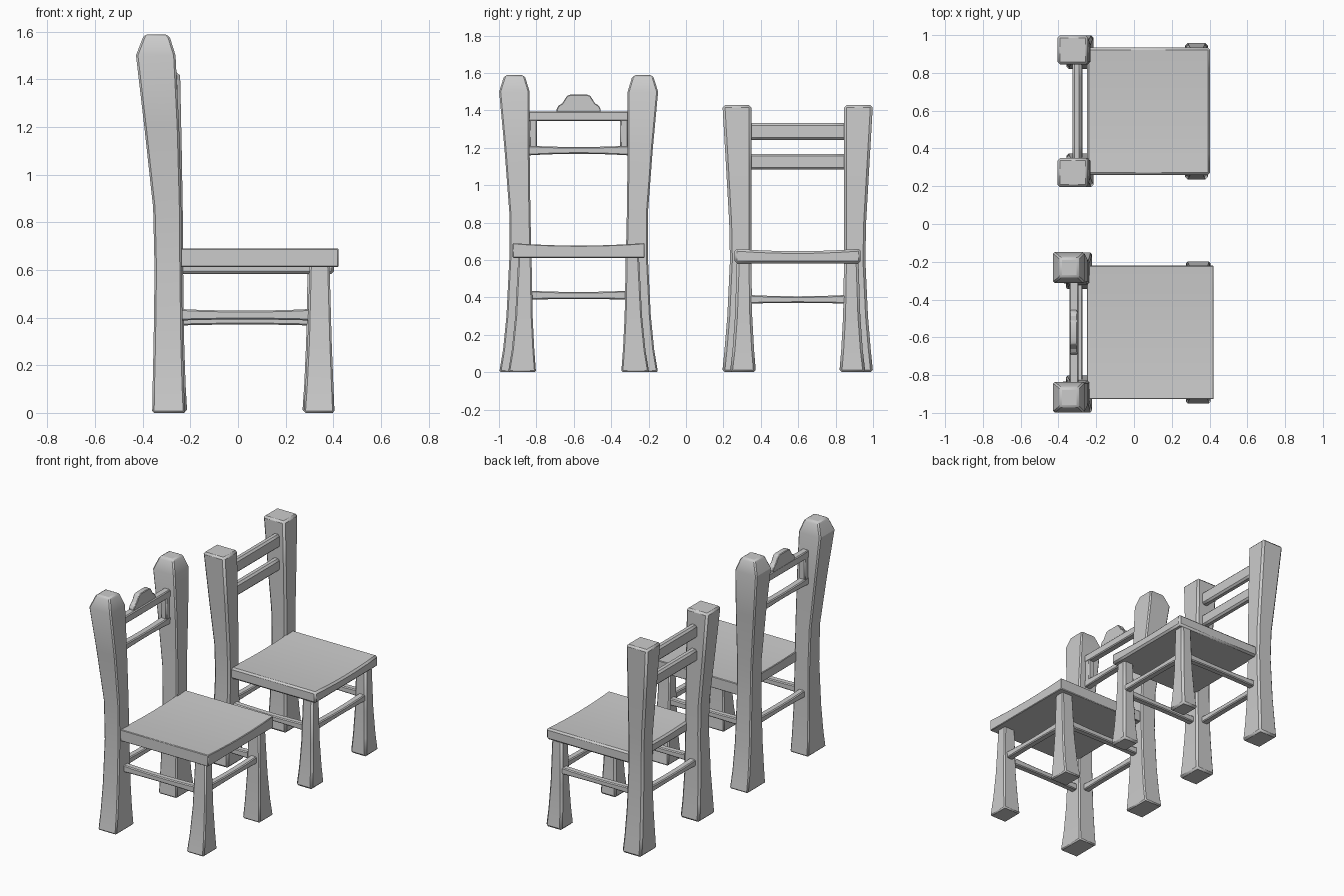
import bpy, bmesh

if "Cube" in bpy.data.objects:
    bpy.data.objects.remove(bpy.data.objects["Cube"])

def finish(name, bm, bevel=0.0):
    bmesh.ops.recalc_face_normals(bm, faces=bm.faces)
    me = bpy.data.meshes.new(name)
    bm.to_mesh(me)
    bm.free()
    ob = bpy.data.objects.new(name, me)
    bpy.context.collection.objects.link(ob)
    bpy.context.view_layer.objects.active = ob
    ob.select_set(True)
    bpy.ops.object.shade_smooth_by_angle(angle=0.4)
    ob.select_set(False)
    if bevel:
        m = ob.modifiers.new("bevel", 'BEVEL')
        m.width, m.segments = bevel, 1
        m.limit_method, m.angle_limit = 'ANGLE', 0.5
    return ob

def loft(name, rings, bevel=0.0):
    """Skin a list of four-point rings and cap both ends."""
    bm = bmesh.new()
    vs = [[bm.verts.new(p) for p in r] for r in rings]
    for a, b in zip(vs, vs[1:]):
        for i in range(4):
            j = (i + 1) % 4
            bm.faces.new((a[i], a[j], b[j], b[i]))
    bm.faces.new(vs[0])
    bm.faces.new(vs[-1])
    return finish(name, bm, bevel)

def leg(name, cy, side, levels, bevel):
    """levels: z, x0, x1, inner and outer distance from the chair's centre line."""
    rings = [[(x0, cy + side * i, z), (x1, cy + side * i, z),
              (x1, cy + side * o, z), (x0, cy + side * o, z)] for z, x0, x1, i, o in levels]
    loft(name, rings, bevel)

def bar(name, axis, a, b, c, w, z0, z1, dip=0.0, rise=0.0, bevel=0.006):
    """Horizontal bar from a to b along an axis, worn thinner in the middle."""
    rings = []
    for i in range(7):
        t = i / 6
        s = 4 * t * (1 - t)
        u = a + (b - a) * t
        lo, hi = z0 + rise * s, z1 - dip * s
        ring = [(c - w / 2, lo), (c + w / 2, lo), (c + w / 2, hi), (c - w / 2, hi)]
        rings.append([(u, p, z) if axis == 'x' else (p, u, z) for p, z in ring])
    return loft(name, rings, bevel)

def chair(tag, cy, post, front, seat, rail, bevel, seat_bevel):
    for side, s in (("left", -1), ("right", 1)):
        leg(f"{tag}_back_post_{side}", cy, s, post, bevel)
        leg(f"{tag}_front_leg_{side}", cy, s, front, bevel)
        bar(f"{tag}_side_stretcher_{side}", 'x', -0.27, 0.33, cy + s * 0.3, 0.045, *rail, 0.008, 0.005)
    bar(f"{tag}_front_stretcher", 'y', cy - 0.28, cy + 0.28, 0.345, 0.045, *rail, 0.008, 0.005)
    bar(f"{tag}_back_stretcher", 'y', cy - 0.28, cy + 0.28, -0.295, 0.045, *rail, 0.008, 0.005)
    # dished seat
    x0, x1, half, z0, z1 = seat
    bar(f"{tag}_seat", 'y', cy - half, cy + half, (x0 + x1) / 2, x1 - x0, z0, z1, 0.013, 0, seat_bevel)

# ornate chair with pointed posts
A = -0.574
chair("ornate", A,
      [(0, -0.36, -0.222, 0.228, 0.424), (0.12, -0.358, -0.227, 0.237, 0.404),
       (0.3, -0.354, -0.232, 0.246, 0.386), (0.6, -0.35, -0.236, 0.252, 0.371),
       (0.86, -0.356, -0.238, 0.258, 0.371), (1.2, -0.393, -0.247, 0.262, 0.397),
       (1.5, -0.428, -0.262, 0.262, 0.425), (1.573, -0.4, -0.285, 0.284, 0.402),
       (1.588, -0.39, -0.297, 0.296, 0.392)],
      [(0, 0.275, 0.405, 0.228, 0.377), (0.12, 0.283, 0.4, 0.237, 0.357),
       (0.3, 0.292, 0.393, 0.246, 0.339), (0.63, 0.3, 0.384, 0.252, 0.322)],
      (-0.25, 0.422, 0.353, 0.612, 0.69), (0.387, 0.437), 0.008, 0.004)

# open back frame
bar("ornate_frame_top", 'y', A - 0.275, A + 0.275, -0.317, 0.048, 1.342, 1.395)
bar("ornate_frame_bottom", 'y', A - 0.275, A + 0.275, -0.317, 0.048, 1.159, 1.212, 0.008, 0.009)
for s in (-1, 1):
    c = A + s * 0.243
    bar("ornate_frame_side", 'y', c - 0.021, c + 0.021, -0.317, 0.044, 1.18, 1.37)

# crest on the frame
bm = bmesh.new()
half = [(0.118, 1.38), (0.118, 1.405), (0.108, 1.425), (0.088, 1.437), (0.062, 1.478), (0.045, 1.484)]
outline = half + [(-y, z) for y, z in reversed(half)]
f = bm.faces.new([bm.verts.new((-0.34, A + y, z)) for y, z in outline])
ext = bmesh.ops.extrude_face_region(bm, geom=[f])
bmesh.ops.translate(bm, vec=(0.04, 0, 0), verts=[v for v in ext["geom"] if isinstance(v, bmesh.types.BMVert)])
finish("ornate_crest", bm, 0.004)

# plain chair with square posts
B = 0.597
chair("plain", B,
      [(0, -0.358, -0.213, 0.223, 0.403), (0.12, -0.356, -0.22, 0.233, 0.391),
       (0.3, -0.351, -0.226, 0.243, 0.376), (0.6, -0.346, -0.23, 0.248, 0.362),
       (0.8, -0.35, -0.231, 0.248, 0.366), (1.1, -0.378, -0.236, 0.248, 0.383),
       (1.428, -0.406, -0.243, 0.248, 0.402)],
      [(0, 0.27, 0.392, 0.223, 0.362), (0.12, 0.278, 0.385, 0.233, 0.348),
       (0.3, 0.286, 0.378, 0.243, 0.335), (0.6, 0.292, 0.372, 0.248, 0.325)],
      (-0.25, 0.403, 0.337, 0.582, 0.66), (0.366, 0.414), 0.013, 0.012)

# plain back rails
for z0, z1 in ((1.083, 1.167), (1.242, 1.332)):
    bar("plain_back_rail", 'y', B - 0.27, B + 0.27, -0.302, 0.048, z0, z1, 0, 0, 0.012)
